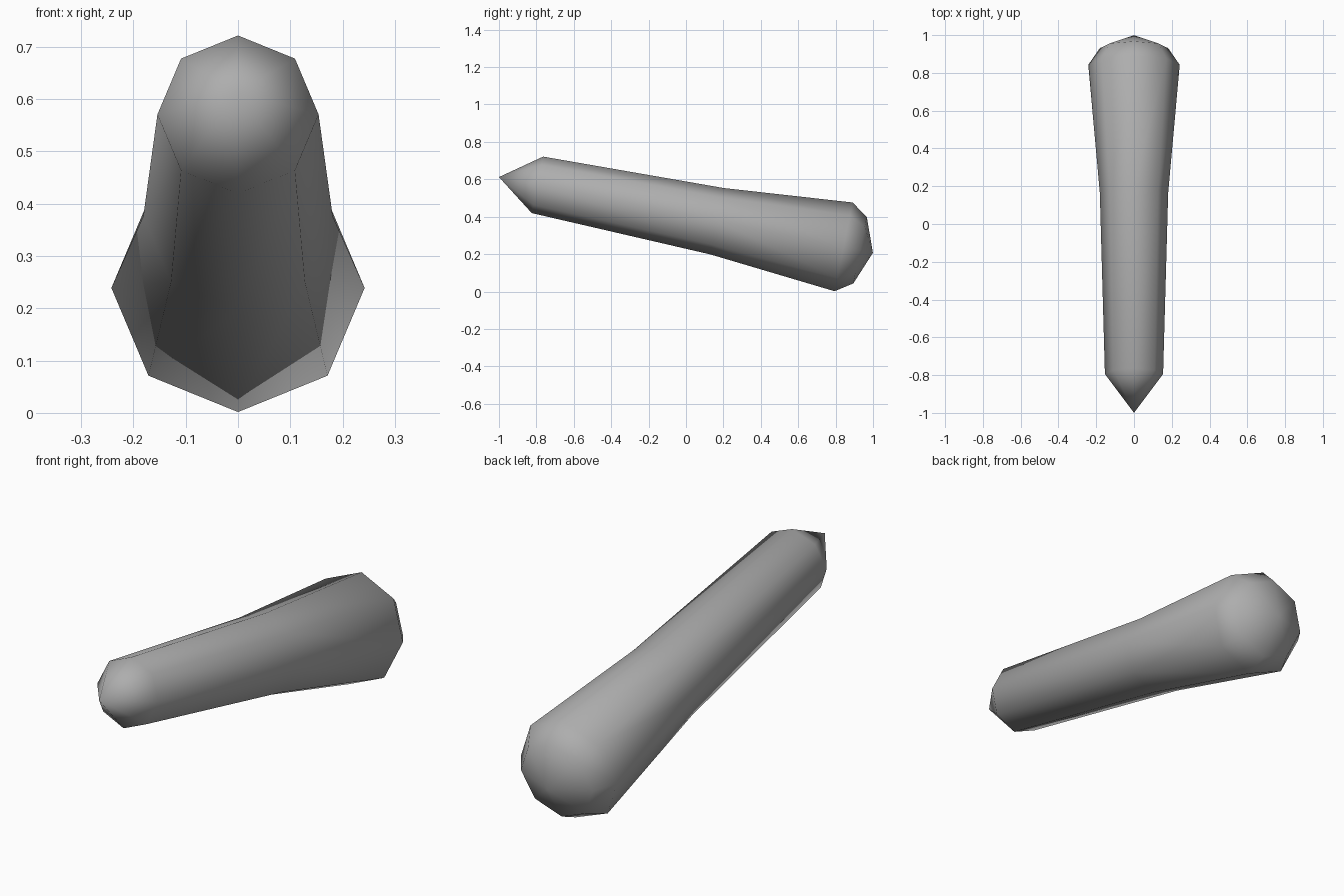
import bpy, bmesh
from math import radians, tau
from mathutils import Matrix, Vector

cube = bpy.data.objects.get("Cube")
if cube:
    bpy.data.objects.remove(cube, do_unlink=True)

# Plain mid grey material
grey = bpy.data.materials.new("plain_mid_grey")
grey.use_nodes = True
colour = (0.42, 0.42, 0.42, 1)
grey.diffuse_color = colour
grey.node_tree.nodes["Principled BSDF"].inputs["Base Color"].default_value = colour

# Club outline: (radius, distance along the axis) from narrow tip to wide end
SIDES = 8
profile = [(0, 0), (0.154, 0.21), (0.181, 1.19),
           (0.242, 1.88), (0.181, 1.97), (0, 2.04)]

bm = bmesh.new()
points = [bm.verts.new((r, 0, d)) for r, d in profile]
edges = [bm.edges.new(pair) for pair in zip(points, points[1:])]
bmesh.ops.spin(bm, geom=points + edges, cent=(0, 0, 0), axis=(0, 0, 1),
               angle=tau, steps=SIDES, use_duplicate=False)
bmesh.ops.remove_doubles(bm, verts=bm.verts, dist=0.0005)
bmesh.ops.recalc_face_normals(bm, faces=bm.faces)

# Lay the axis down, sloping from the raised narrow tip to the wide back end
tilt = Matrix.Rotation(-radians(101.45), 4, 'X')
bm.transform(Matrix.Translation(Vector((0, -1, 0.612))) @ tilt)

# Fully smooth shading over the eight-sided form
for face in bm.faces:
    face.smooth = True

mesh = bpy.data.meshes.new("tapered_club")
bm.to_mesh(mesh)
bm.free()
mesh.materials.append(grey)
club = bpy.data.objects.new("tapered_club", mesh)
bpy.context.collection.objects.link(club)
